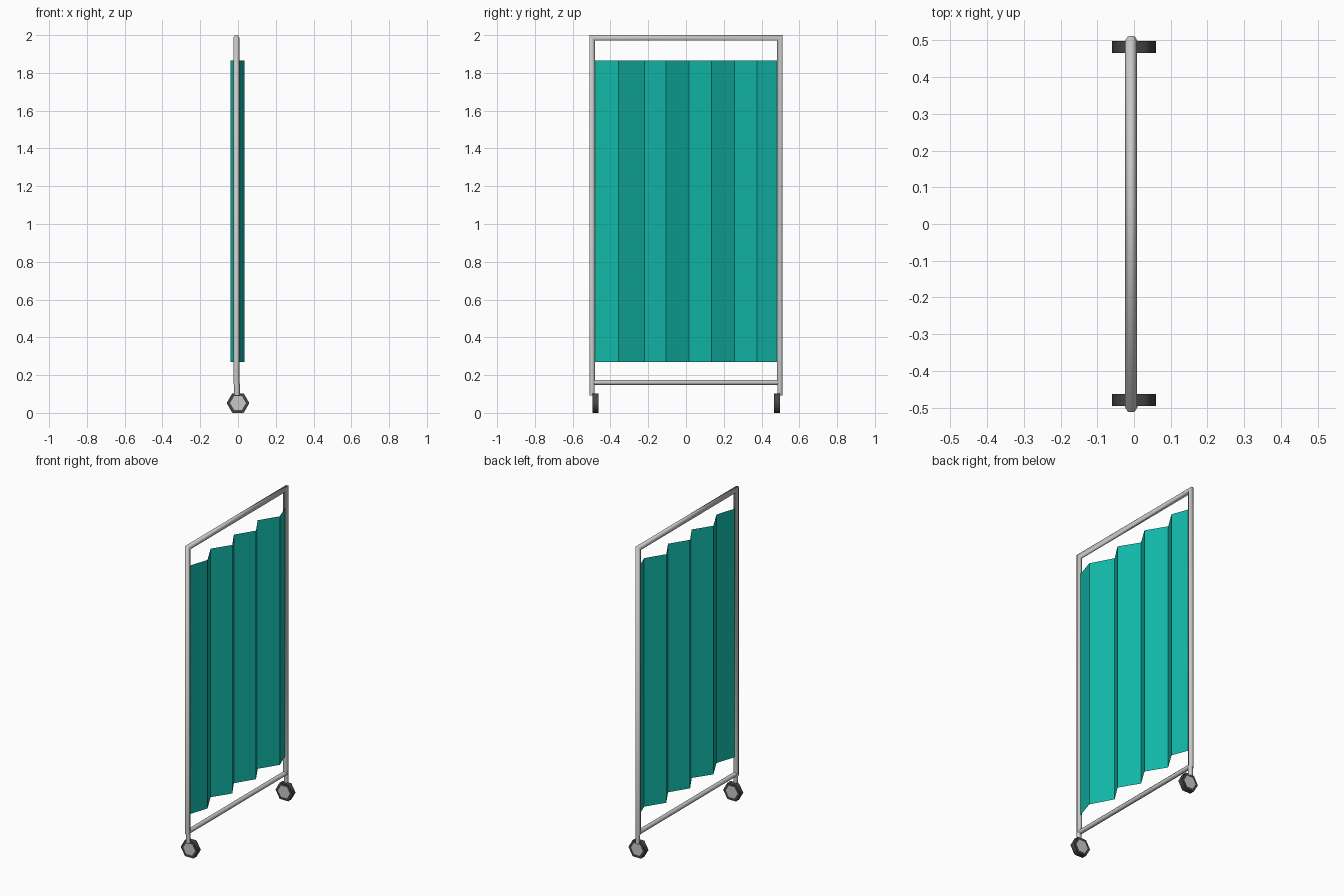
import bpy, bmesh, math
from mathutils import Vector

if "Cube" in bpy.data.objects:
    bpy.data.objects.remove(bpy.data.objects["Cube"])


def material(name, rgb):
    m = bpy.data.materials.new(name)
    m.diffuse_color = (*rgb, 1)
    m.use_nodes = True
    m.node_tree.nodes["Principled BSDF"].inputs["Base Color"].default_value = m.diffuse_color
    return m


METAL = material("light grey metal", (0.58, 0.58, 0.57))
TEAL = material("teal cloth", (0.006, 0.48, 0.395))
RUBBER = material("dark grey rubber", (0.06, 0.06, 0.06))


def finish(name, bm, mats, smooth=True):
    me = bpy.data.meshes.new(name)
    bm.to_mesh(me)
    bm.free()
    for m in mats:
        me.materials.append(m)
    ob = bpy.data.objects.new(name, me)
    bpy.context.collection.objects.link(ob)
    if smooth:
        bpy.ops.object.select_all(action='DESELECT')
        ob.select_set(True)
        bpy.context.view_layer.objects.active = ob
        bpy.ops.object.shade_smooth_by_angle(angle=math.radians(65))
    return ob


def tube(name, path, r, x):
    """Six-sided tube along (y, z) points, with mitred corners."""
    bm = bmesh.new()
    pts = [Vector(p) for p in path]
    rings = []
    for i, p in enumerate(pts):
        d0 = (p - pts[max(i - 1, 0)]) if i else pts[1] - p
        d1 = (pts[i + 1] - p) if i < len(pts) - 1 else d0
        n0 = Vector((-d0.y, d0.x)).normalized()
        n1 = Vector((-d1.y, d1.x)).normalized()
        m = (n0 + n1) / (1 + n0.dot(n1))
        ring = []
        for k in range(6):
            a = k * math.pi / 3
            q = p + m * (r * math.sin(a))
            ring.append(bm.verts.new((x + r * math.cos(a), q.x, q.y)))
        rings.append(ring)
    for a, b in zip(rings, rings[1:]):
        for k in range(6):
            j = (k + 1) % 6
            bm.faces.new((a[k], a[j], b[j], b[k]))
    bm.faces.new(rings[0])
    bm.faces.new(rings[-1])
    bmesh.ops.recalc_face_normals(bm, faces=bm.faces)
    return finish(name, bm, [METAL])


# Frame: two posts joined by the top rail, plus a lower rail
FX, PY, TOP = -0.0085, 0.497, 1.9857
tube("frame", [(-PY, 0.15), (-PY, TOP), (PY, TOP), (PY, 0.15)], 0.0165, FX)
tube("lower_rail", [(-PY, 0.161), (PY, 0.161)], 0.0145, FX)

# Pleated cloth
folds = [(-0.49, FX), (-0.358, 0.034), (-0.22, -0.04), (-0.106, 0.034),
         (0.015, -0.04), (0.134, 0.034), (0.257, -0.04), (0.375, 0.034), (0.49, FX)]
bm = bmesh.new()
cols = [[bm.verts.new((x, y, z)) for z in (0.27, 1.865)] for y, x in folds]
for a, b in zip(cols, cols[1:]):
    bm.faces.new((a[0], b[0], b[1], a[1]))
finish("pleated_cloth", bm, [TEAL], smooth=False)


# Casters: stem and six-sided wheel with a light hub on both sides
def wheel(name, y, width=0.032, r=0.06, zc=0.052):
    bm = bmesh.new()
    rings = []
    for rad, side in ((0.042, -1), (r, -1), (r, 1), (0.042, 1)):
        rings.append([bm.verts.new((rad * math.cos(k * math.pi / 3), y + side * width / 2,
                                    zc + rad * math.sin(k * math.pi / 3))) for k in range(6)])
    for a, b in zip(rings, rings[1:]):
        for k in range(6):
            j = (k + 1) % 6
            bm.faces.new((a[k], a[j], b[j], b[k]))
    for ring in (rings[0], rings[-1]):
        bm.faces.new(ring).material_index = 1
    bmesh.ops.recalc_face_normals(bm, faces=bm.faces)
    finish(name, bm, [RUBBER, METAL])


for side, y, wy in (("front", -PY, -0.479), ("back", PY, 0.482)):
    tube(side + "_caster_stem", [(y, 0.092), (y, 0.155)], 0.0155, -0.005)
    wheel(side + "_wheel", wy)
